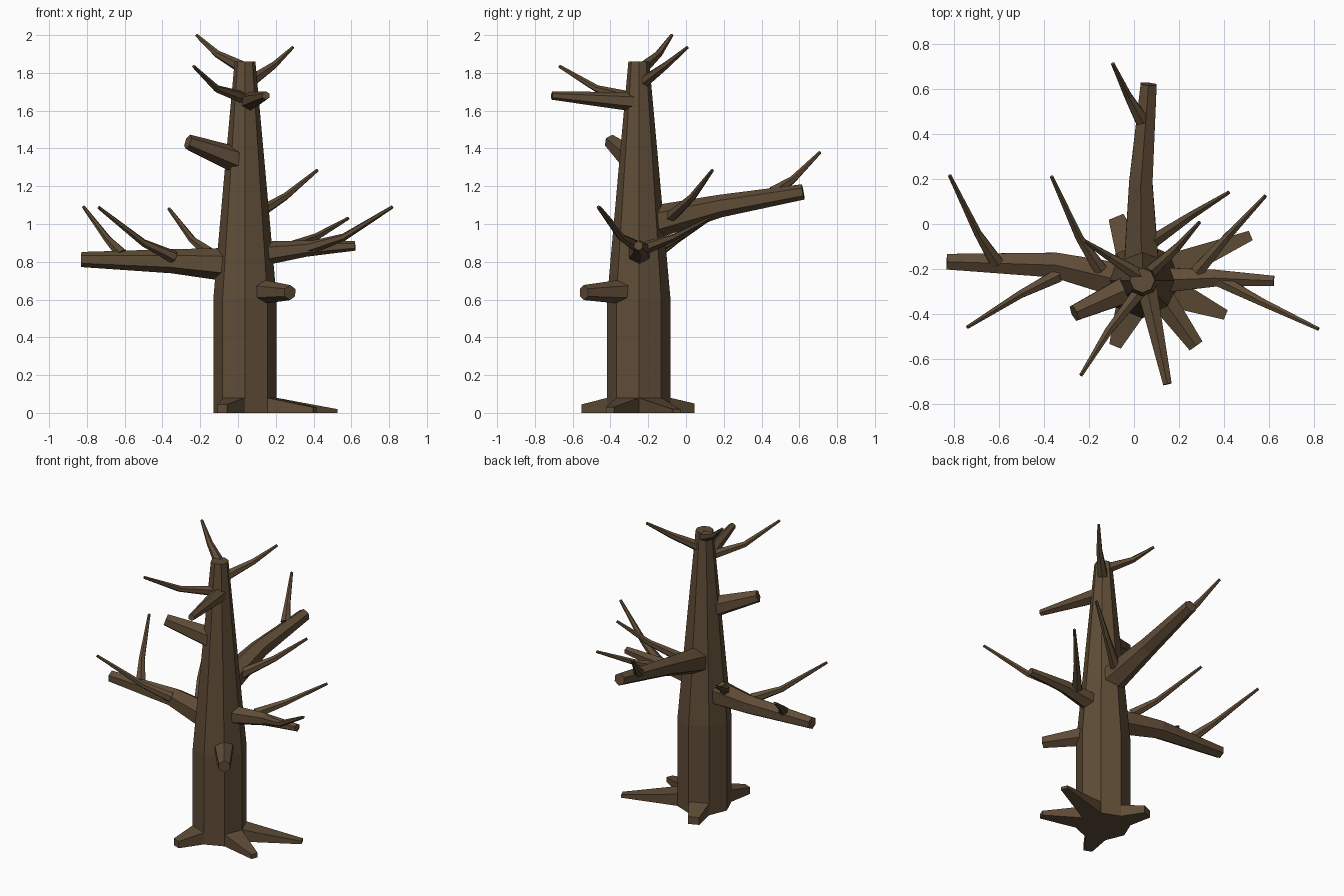
import bpy, bmesh, math
from mathutils import Vector

if "Cube" in bpy.data.objects:
    bpy.data.objects.remove(bpy.data.objects["Cube"])

bark = bpy.data.materials.new("dark_brown_bark")
bark.diffuse_color = (0.115, 0.073, 0.038, 1)
bark.use_nodes = True
bark.node_tree.nodes["Principled BSDF"].inputs["Base Color"].default_value = bark.diffuse_color


def finish(bm, name):
    bmesh.ops.recalc_face_normals(bm, faces=bm.faces)
    me = bpy.data.meshes.new(name)
    bm.to_mesh(me)
    bm.free()
    me.materials.append(bark)
    ob = bpy.data.objects.new(name, me)
    bpy.context.collection.objects.link(ob)
    return ob


def tube(name, points, radii, sides=6):
    """Faceted tapered limb along a short path, one corner pointing up."""
    pts = [Vector(p) for p in points]
    bm = bmesh.new()
    rings = []
    for i, (p, r) in enumerate(zip(pts, radii)):
        t = Vector()
        if i > 0:
            t += (p - pts[i - 1]).normalized()
        if i < len(pts) - 1:
            t += (pts[i + 1] - p).normalized()
        t.normalize()
        ref = Vector((1, 0, 0)) if abs(t.z) > 0.95 else Vector((0, 0, 1))
        u = (ref - t * ref.dot(t)).normalized()
        v = t.cross(u)
        angles = [2 * math.pi * k / sides for k in range(sides)]
        rings.append([bm.verts.new(p + r * (u * math.cos(a) + v * math.sin(a))) for a in angles])
    for a, b in zip(rings, rings[1:]):
        for k in range(sides):
            n = (k + 1) % sides
            bm.faces.new((a[k], a[n], b[n], b[k]))
    bm.faces.new(rings[0][::-1])
    bm.faces.new(rings[-1])
    return finish(bm, name)


# Trunk: octagonal, straight below and tapering above
CX, CY, R = 0.037, -0.25, 0.168
tube("trunk", [(CX, CY, 0), (CX, CY, 0.6), (CX, CY, 1.3), (CX, CY, 1.86)],
     [R, R, 0.106, 0.055], 8)


# Roots: trunk side faces drawn outward into tapering wedges
def root(name, angle, reach, tip_w, tip_h):
    a = math.radians(angle)
    d, s = Vector((math.cos(a), math.sin(a), 0)), Vector((-math.sin(a), math.cos(a), 0))
    c = Vector((CX, CY, 0))
    bm = bmesh.new()
    rings = []
    for dist, w, h in ((R * math.cos(math.pi / 8) - 0.002, 0.128, 0.08), (reach, tip_w, tip_h)):
        rings.append([bm.verts.new(c + d * dist + s * (w / 2 * k) + Vector((0, 0, z)))
                      for k, z in ((-1, 0), (1, 0), (1, h), (-1, h))])
    a0, b0 = rings
    for k in range(4):
        n = (k + 1) % 4
        bm.faces.new((a0[k], a0[n], b0[n], b0[k]))
    bm.faces.new(a0)
    bm.faces.new(b0)
    finish(bm, name)


root("root_right_back", 22.5, 0.52, 0.045, 0.02)
root("root_right_front", -22.5, 0.40, 0.045, 0.03)
root("root_front_left", 247.5, 0.316, 0.055, 0.045)
root("root_back_left", 112.5, 0.305, 0.07, 0.05)

# Main branches and broken stubs
tube("branch_left", [(-0.06, -0.25, 0.785), (-0.35, -0.182, 0.803), (-0.83, -0.167, 0.812)],
     [0.088, 0.064, 0.04])
tube("branch_back", [(0.033, -0.17, 1.01), (0.03, 0.18, 1.095), (0.065, 0.62, 1.17)],
     [0.088, 0.06, 0.041])
tube("branch_right", [(0.1, -0.25, 0.84), (0.36, -0.24, 0.87), (0.62, -0.252, 0.885)],
     [0.067, 0.043, 0.026])
tube("branch_front", [(0.05, -0.25, 1.645), (0.148, -0.71, 1.68)], [0.053, 0.022])
tube("stub_front", [(0.11, -0.31, 0.642), (0.275, -0.54, 0.637)], [0.068, 0.04])
tube("stub_left", [(-0.01, -0.28, 1.34), (-0.265, -0.395, 1.435)], [0.07, 0.04])

# Twigs: base, bend, tip
twigs = {
    "twig_top_left": [(0.02, -0.225, 1.83), (-0.11, -0.145, 1.90), (-0.22, -0.075, 2.0)],
    "twig_top_right": [(0.06, -0.225, 1.75), (0.19, -0.105, 1.84), (0.29, 0.008, 1.935)],
    "twig_upper_front": [(0.04, -0.28, 1.665), (-0.11, -0.47, 1.715), (-0.235, -0.67, 1.835)],
    "twig_left_outer": [(-0.61, -0.17, 0.835), (-0.69, -0.045, 0.92), (-0.817, 0.215, 1.09)],
    "twig_left_front": [(-0.34, -0.23, 0.825), (-0.50, -0.31, 0.90), (-0.738, -0.457, 1.088)],
    "twig_left_inner": [(-0.15, -0.20, 0.845), (-0.24, -0.065, 0.915), (-0.365, 0.21, 1.08)],
    "twig_back_inner": [(0.08, -0.08, 1.04), (0.25, 0.035, 1.145), (0.42, 0.14, 1.285)],
    "twig_right_back": [(0.28, -0.21, 0.875), (0.41, -0.06, 0.93), (0.583, 0.125, 1.03)],
    "twig_right_front": [(0.38, -0.25, 0.875), (0.56, -0.343, 0.93), (0.817, -0.465, 1.09)],
    "twig_back_outer": [(0.035, 0.46, 1.165), (-0.025, 0.565, 1.235), (-0.094, 0.71, 1.38)],
}
for name, path in twigs.items():
    tube(name, path, [0.034, 0.02, 0.009])
